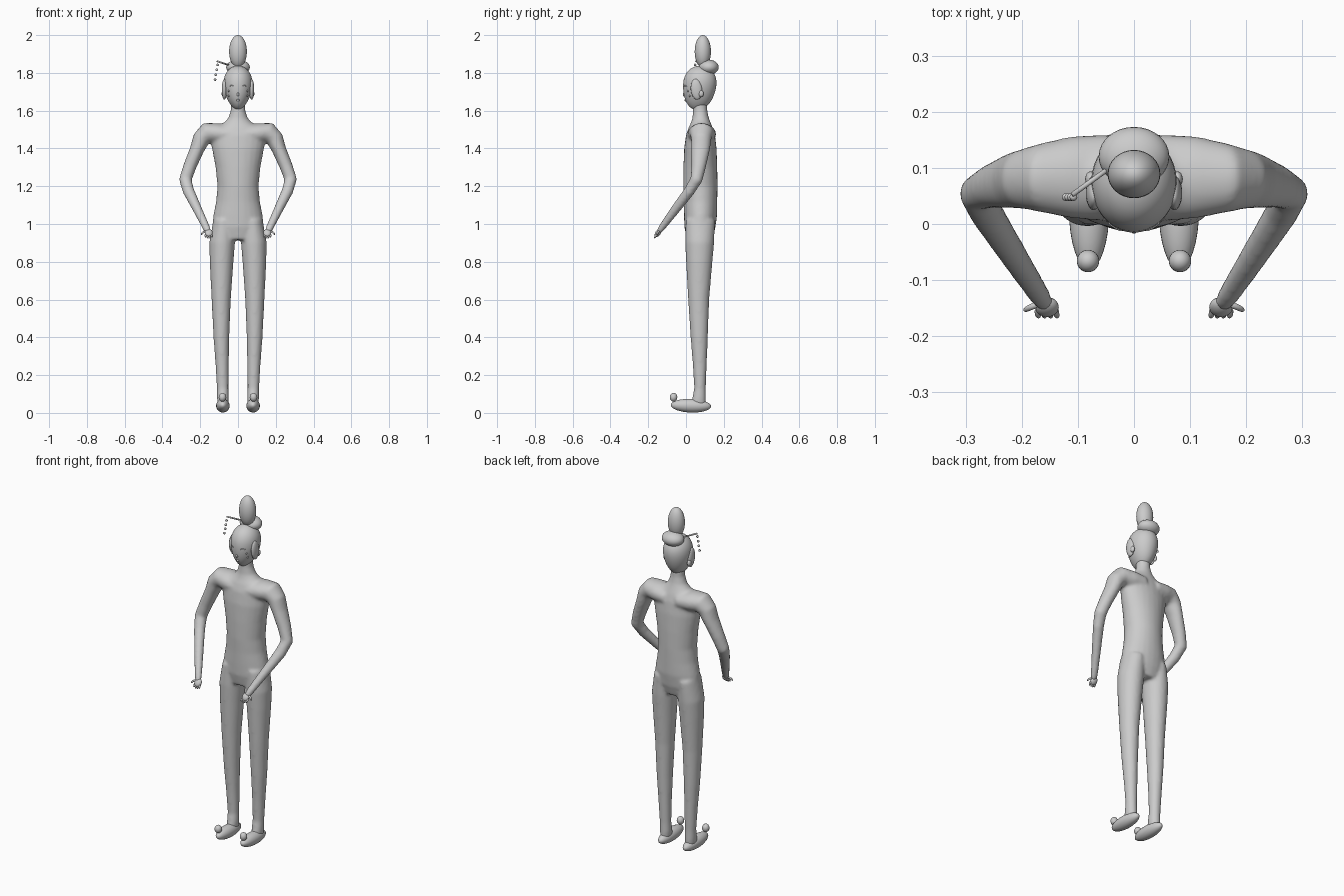
import bpy, bmesh, math
from mathutils import Vector

Y = Vector((0, 1, 0))


def loft_into(bm, rows, n=24):
    """Closed tube through rows of (x, y, z, width radius, depth radius)."""
    pts = [Vector(r[:3]) for r in rows]
    rings = []
    for i, r in enumerate(rows):
        t = (pts[min(i + 1, len(pts) - 1)] - pts[max(i - 1, 0)]).normalized()
        side = t.cross(Y).normalized()
        up = side.cross(t)
        rings.append([bm.verts.new(pts[i] + side * (math.cos(a) * r[3]) + up * (math.sin(a) * r[4]))
                      for a in (2 * math.pi * k / n for k in range(n))])
    for a, b in zip(rings, rings[1:]):
        for k in range(n):
            bm.faces.new((a[k], a[(k + 1) % n], b[(k + 1) % n], b[k]))
    bm.faces.new(rings[0])
    bm.faces.new(rings[-1])


def finish(bm, name):
    bmesh.ops.recalc_face_normals(bm, faces=bm.faces)
    for f in bm.faces:
        f.smooth = True
    me = bpy.data.meshes.new(name)
    bm.to_mesh(me)
    bm.free()
    ob = bpy.data.objects.new(name, me)
    bpy.context.collection.objects.link(ob)
    return ob


def loft(name, rows, n=24, subdiv=0):
    bm = bmesh.new()
    loft_into(bm, rows, n)
    ob = finish(bm, name)
    if subdiv:
        ob.modifiers.new("smooth", "SUBSURF").levels = subdiv
        ob.modifiers["smooth"].render_levels = subdiv
    return ob


def ball(name, loc, radii, rot=(0, 0, 0), seg=32):
    bm = bmesh.new()
    bmesh.ops.create_uvsphere(bm, u_segments=seg, v_segments=seg // 2, radius=1)
    bmesh.ops.scale(bm, vec=radii, verts=bm.verts)
    ob = finish(bm, name)
    ob.location, ob.rotation_euler = loc, rot
    return ob


def flip(rows):
    return [(-r[0],) + tuple(r[1:]) for r in rows]


# body: torso, legs and arms lofted, then fused and smoothed
torso = [(0, y, z, rx, ry) for z, y, rx, ry in [
    (.915, .070, .11, .065), (.98, .073, .138, .082), (1.05, .077, .130, .088),
    (1.12, .077, .116, .089), (1.2, .076, .109, .091), (1.3, .076, .119, .090),
    (1.4, .076, .138, .086), (1.47, .077, .148, .077), (1.51, .078, .12, .064),
    (1.535, .078, .076, .053), (1.56, .077, .052, .044), (1.6, .075, .039, .038),
    (1.67, .075, .037, .037)]]
leg = [(x, y, z, rx, ry) for z, x, y, rx, ry in [
    (1.02, .075, .076, .055, .078), (.9, .084, .072, .068, .077), (.8, .087, .070, .063, .070),
    (.6, .089, .067, .051, .056), (.4, .088, .070, .042, .046), (.25, .084, .073, .035, .037),
    (.13, .081, .074, .031, .031), (.08, .080, .070, .032, .036), (.04, .080, .065, .028, .040)]]
arm = [(.04, .083, 1.475, .05, .078), (.11, .083, 1.48, .054, .074), (.165, .082, 1.482, .056, .062),
       (.195, .080, 1.45, .047, .054), (.217, .077, 1.395, .038, .050), (.255, .067, 1.305, .035, .039),
       (.279, .055, 1.235, .034, .033), (.262, .018, 1.175, .031, .029), (.212, -.06, 1.072, .025, .025),
       (.170, -.125, .985, .021, .019), (.158, -.144, .958, .018, .015)]
bm = bmesh.new()
for rows in (torso, leg, flip(leg), arm, flip(arm)):
    loft_into(bm, rows)
body = finish(bm, "body")
m = body.modifiers.new("fuse", "REMESH")
m.mode, m.voxel_size, m.use_smooth_shade = "VOXEL", .008, True
m = body.modifiers.new("blend", "SMOOTH")
m.factor, m.iterations = .5, 10

# hands, slippers and ears on both sides
for s, tag in ((-1, "right"), (1, "left")):
    ball(tag + "_palm", (s * .155, -.148, .953), (.021, .014, .024), (math.radians(-35), 0, 0), 20)
    for i in range(4):
        x = s * (.139 + .011 * i)
        tip = .922 + .004 * abs(i - 1.5)
        loft(f"{tag}_finger_{i + 1}", [(x, -.150, .948, .005, .005), (x, -.159, .938, .006, .006),
                                     (x - s * .002, -.165, tip + .004, .005, .005),
                                     (x - s * .002, -.166, tip, .002, .002)], 10, 1)
    loft(tag + "_thumb", [(s * .168, -.142, .962, .006, .006), (s * .184, -.148, .958, .006, .006),
                          (s * .194, -.153, .946, .005, .005), (s * .195, -.154, .942, .002, .002)], 10, 1)
    ball(tag + "_slipper", (s * .08, .026, .038), (.036, .107, .036), (math.radians(-2), 0, 0))
    ball(tag + "_slipper_pompom", (s * .082, -.066, .083), (.02, .02, .023), seg=24)
    ball(tag + "_ear", (s * .072, .055, 1.713), (.014, .030, .055), (math.radians(6), 0, 0), 24)
    ball(tag + "_earlobe", (s * .077, .080, 1.69), (.010, .014, .018), seg=16)

# head
head = loft("head", [(0, y, z, rx, ry) for z, y, rx, ry in [
    (1.605, .055, .010, .012), (1.612, .055, .022, .032), (1.63, .057, .039, .054),
    (1.66, .062, .058, .073), (1.70, .068, .073, .085), (1.75, .074, .079, .091),
    (1.79, .080, .071, .081), (1.82, .083, .050, .058), (1.835, .085, .022, .026),
    (1.838, .085, .006, .008)]], 32, 1)
bpy.context.view_layer.update()


def on_face(x, z):
    hit, p, _, _ = head.ray_cast(Vector((x, -1, z)), Y)
    return p


# face: closed eyelids, cheek dots, nose and mouth
for s, tag in ((-1, "right"), (1, "left")):
    path = [(.022, 1.728), (.030, 1.733), (.039, 1.733), (.048, 1.728)]
    loft(tag + "_eyelid", [(*on_face(s * x, z), .003, .003) for x, z in path], 8, 1)
    for i, z in enumerate((1.704, 1.678)):
        ball(f"{tag}_cheek_dot_{i + 1}", on_face(s * .049, z), (.005,) * 3, seg=12)
ball("nose", on_face(0, 1.685), (.006, .006, .011), seg=16)
ball("mouth", on_face(0, 1.655), (.008, .005, .006), seg=16)

# hair
ball("hair_bun", (0, .120, 1.83), (.063, .053, .040))
ball("hair_topknot", (0, .089, 1.913), (.047, .043, .087))

# hairpin with hanging beads
loft("hairpin", [(-.03, .11, 1.835, .0045, .0045), (-.11, .052, 1.862, .0045, .0045)], 12)
for i in range(4):
    ball(f"hairpin_bead_{i + 1}", (-.108 - .0045 * i, .048, 1.842 - .026 * i), (.007,) * 3, seg=12)
